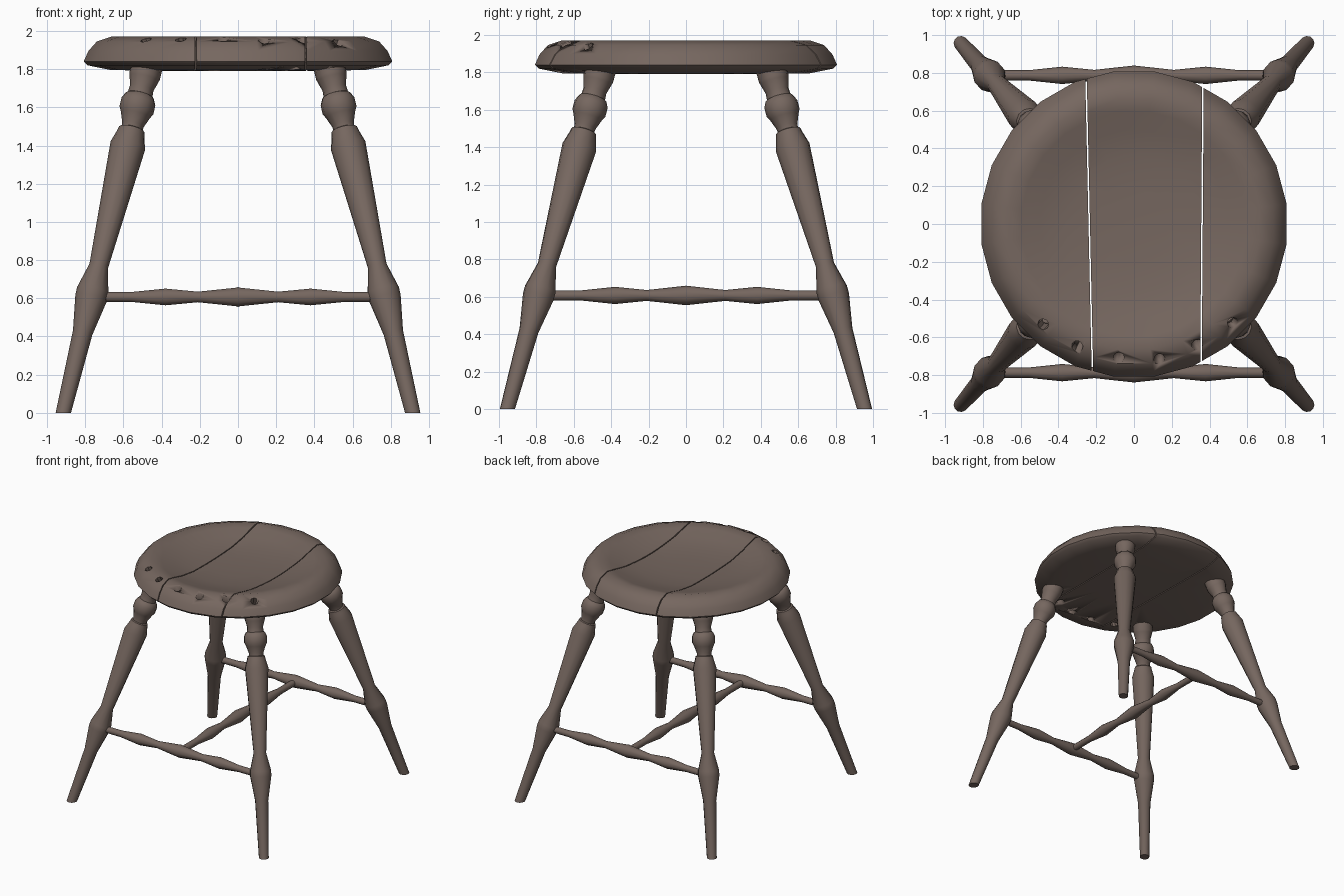
import bpy
import bmesh
import math
from mathutils import Vector, Matrix

cube = bpy.data.objects.get("Cube")
if cube:
    bpy.data.objects.remove(cube)

wood = bpy.data.materials.new("dark_brown_wood")
wood.use_nodes = True
color = (0.18, 0.135, 0.115, 1)
wood.diffuse_color = color
wood.node_tree.nodes["Principled BSDF"].inputs["Base Color"].default_value = color


def lathe(profile, sides, matrix=Matrix()):
    """Closed turned solid from (height, radius) pairs; height runs along local z."""
    bm = bmesh.new()
    rings = []
    for h, r in profile:
        ring = []
        for i in range(sides):
            a = math.tau * (i + 0.5) / sides
            ring.append(bm.verts.new((r * math.cos(a), r * math.sin(a), h)))
        rings.append(ring)
    for low, high in zip(rings, rings[1:]):
        for i in range(sides):
            j = (i + 1) % sides
            bm.faces.new((low[i], low[j], high[j], high[i]))
    bm.faces.new(rings[0][::-1])
    bm.faces.new(rings[-1])
    bm.transform(matrix)
    return bm


def slice_off(bm, point, normal):
    """Remove everything on the normal side of a plane and cap the cut."""
    geom = bm.verts[:] + bm.edges[:] + bm.faces[:]
    bmesh.ops.bisect_plane(bm, geom=geom, plane_co=point, plane_no=normal, clear_outer=True)
    rim = [e for e in bm.edges if e.is_boundary]
    bmesh.ops.contextual_create(bm, geom=rim)


def finish(name, bm, angle=40):
    bmesh.ops.recalc_face_normals(bm, faces=bm.faces[:])
    mesh = bpy.data.meshes.new(name)
    bm.to_mesh(mesh)
    bm.free()
    mesh.materials.append(wood)
    obj = bpy.data.objects.new(name, mesh)
    bpy.context.collection.objects.link(obj)
    bpy.ops.object.select_all(action="DESELECT")
    obj.select_set(True)
    bpy.context.view_layer.objects.active = obj
    bpy.ops.object.shade_smooth_by_angle(angle=math.radians(angle))
    return obj


# Slanted holes along the front of the seat
drill = bmesh.new()
for x, y in ((-0.48, -0.53), (-0.3, -0.645), (-0.08, -0.705),
             (0.135, -0.715), (0.335, -0.64), (0.525, -0.525)):
    outward = Vector((x, y, 0)).normalized()
    axis = outward * math.sin(0.45) + Vector((0, 0, math.cos(0.45)))
    place = Matrix.Translation((x, y, 1.95)) @ axis.to_track_quat("Z", "Y").to_matrix().to_4x4()
    bmesh.ops.create_cone(drill, cap_ends=True, segments=8, radius1=0.03,
                          radius2=0.03, depth=0.6, matrix=place)
hole_cutter = finish("hole_cutter", drill)
hole_cutter.hide_render = True
hole_cutter.hide_set(True)

# Dished round seat, split into three planks by narrow gaps
SEAT = [(1.79, 0.3), (1.795, 0.67), (1.82, 0.795), (1.84, 0.815), (1.895, 0.79),
        (1.945, 0.745), (1.97, 0.67), (1.955, 0.6), (1.925, 0.5),
        (1.9, 0.36), (1.89, 0.18), (1.888, 0.04)]
GAP = 0.004
left_line = (Vector((-0.237, 0, 0)), Vector((1, 0.022, 0)).normalized())
right_line = (Vector((0.36, 0, 0)), Vector((1, -0.007, 0)).normalized())


def plank(name, cuts):
    bm = lathe(SEAT, 24)
    for (point, normal), side in cuts:
        slice_off(bm, point - normal * side * GAP, normal * side)
    obj = finish(name, bm)
    cut = obj.modifiers.new("holes", "BOOLEAN")
    cut.operation = "DIFFERENCE"
    cut.solver = "EXACT"
    cut.object = hole_cutter


plank("seat_plank_right", [(left_line, 1)])
plank("seat_plank_middle", [(left_line, -1), (right_line, 1)])
plank("seat_plank_left", [(right_line, -1)])

# Splayed turned legs, trimmed flat at the floor
LEG = [(-0.06, 0.037), (0.0, 0.039), (0.42, 0.052), (0.6, 0.084), (0.64, 0.084),
       (0.77, 0.05), (1.4, 0.093), (1.46, 0.074), (1.485, 0.068), (1.49, 0.056),
       (1.51, 0.058), (1.56, 0.078), (1.585, 0.091), (1.63, 0.091), (1.66, 0.076),
       (1.665, 0.066), (1.70, 0.063), (1.75, 0.078), (1.765, 0.082), (1.85, 0.082)]
for side, sx in (("left", 1), ("right", -1)):
    for end, sy in (("front", -1), ("back", 1)):
        foot = Vector((0.915 * sx, 0.955 * sy, 0))
        axis = Vector((0.48 * sx, 0.46 * sy, 1.8)) - foot
        stretch = axis.length / axis.z
        place = Matrix.Translation(foot) @ axis.to_track_quat("Z", "Y").to_matrix().to_4x4()
        bm = lathe([(h * stretch, r) for h, r in LEG], 12, place)
        slice_off(bm, Vector(), Vector((0, 0, -1)))
        finish(f"{end}_{side}_leg", bm)

# Turned stretchers: front, back and the one joining them
HALF = [(0.77, 0.027), (0.56, 0.027), (0.38, 0.046), (0.21, 0.029)]
ROD = [(-h, r) for h, r in HALF] + [(0, 0.052)] + HALF[::-1]
along_x = Matrix.Rotation(math.pi / 2, 4, "Y")
along_y = Matrix.Rotation(math.pi / 2, 4, "X")
for name, y, turn in (("front_stretcher", -0.787, along_x),
                      ("back_stretcher", 0.787, along_x),
                      ("middle_stretcher", 0, along_y)):
    finish(name, lathe(ROD, 10, Matrix.Translation((0, y, 0.607)) @ turn))
